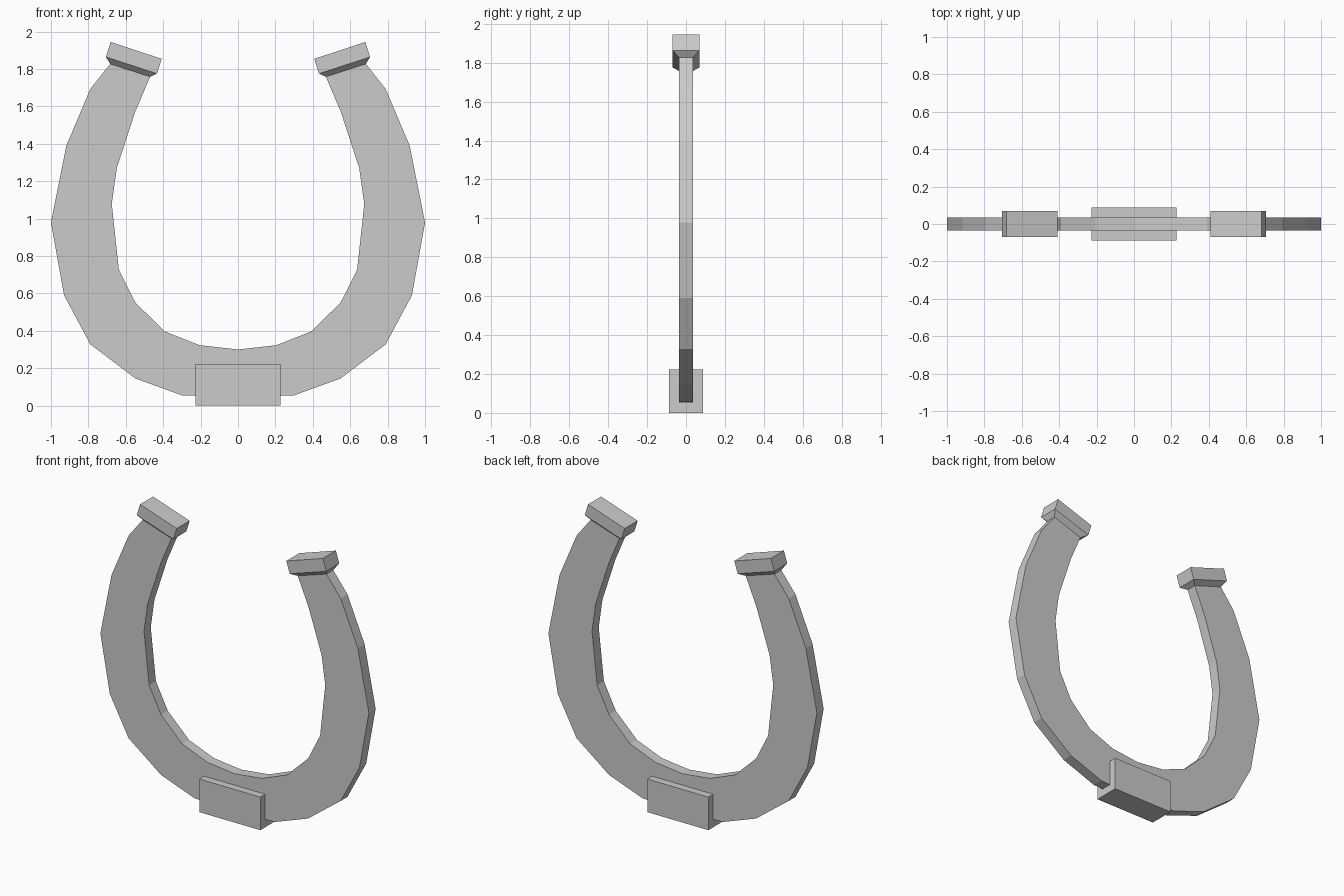
import bpy, bmesh

if "Cube" in bpy.data.objects:
    bpy.data.objects.remove(bpy.data.objects["Cube"])

# Right half of the U: (outer x, outer z, inner x, inner z, half depth)
half = [
    (0.00, 0.045, 0.00, 0.300, 0.036),
    (0.30, 0.055, 0.205, 0.323, 0.036),
    (0.548, 0.145, 0.39, 0.396, 0.036),
    (0.79, 0.328, 0.548, 0.550, 0.036),
    (0.93, 0.590, 0.637, 0.727, 0.036),
    (1.00, 0.978, 0.675, 1.078, 0.036),
    (0.918, 1.390, 0.648, 1.270, 0.036),
    (0.79, 1.692, 0.55, 1.570, 0.036),
    (0.684, 1.827, 0.47, 1.758, 0.036),
    # flared heel cap
    (0.706, 1.864, 0.433, 1.775, 0.069),
    (0.681, 1.944, 0.408, 1.854, 0.069),
]
sections = [(-a, b, -c, d, y) for a, b, c, d, y in half[:0:-1]] + half


def add_object(name, bm):
    bmesh.ops.recalc_face_normals(bm, faces=bm.faces)
    mesh = bpy.data.meshes.new(name)
    bm.to_mesh(mesh)
    bm.free()
    obj = bpy.data.objects.new(name, mesh)
    bpy.context.collection.objects.link(obj)
    return obj


# Horseshoe: rectangular sections swept from one heel cap to the other
bm = bmesh.new()
rings = [[bm.verts.new(p) for p in ((a, -y, b), (a, y, b), (c, y, d), (c, -y, d))]
         for a, b, c, d, y in sections]
for r, s in zip(rings, rings[1:]):
    for i in range(4):
        j = (i + 1) % 4
        bm.faces.new((r[i], r[j], s[j], s[i]))
bm.faces.new(rings[0])
bm.faces.new(rings[-1])
add_object("horseshoe", bm)

# Toe block clamped around the bottom of the U
bm = bmesh.new()
bmesh.ops.create_cube(bm, size=1)
bmesh.ops.scale(bm, vec=(0.455, 0.174, 0.223), verts=bm.verts)
bmesh.ops.translate(bm, vec=(0, 0, 0.1115), verts=bm.verts)
add_object("toe_block", bm)
